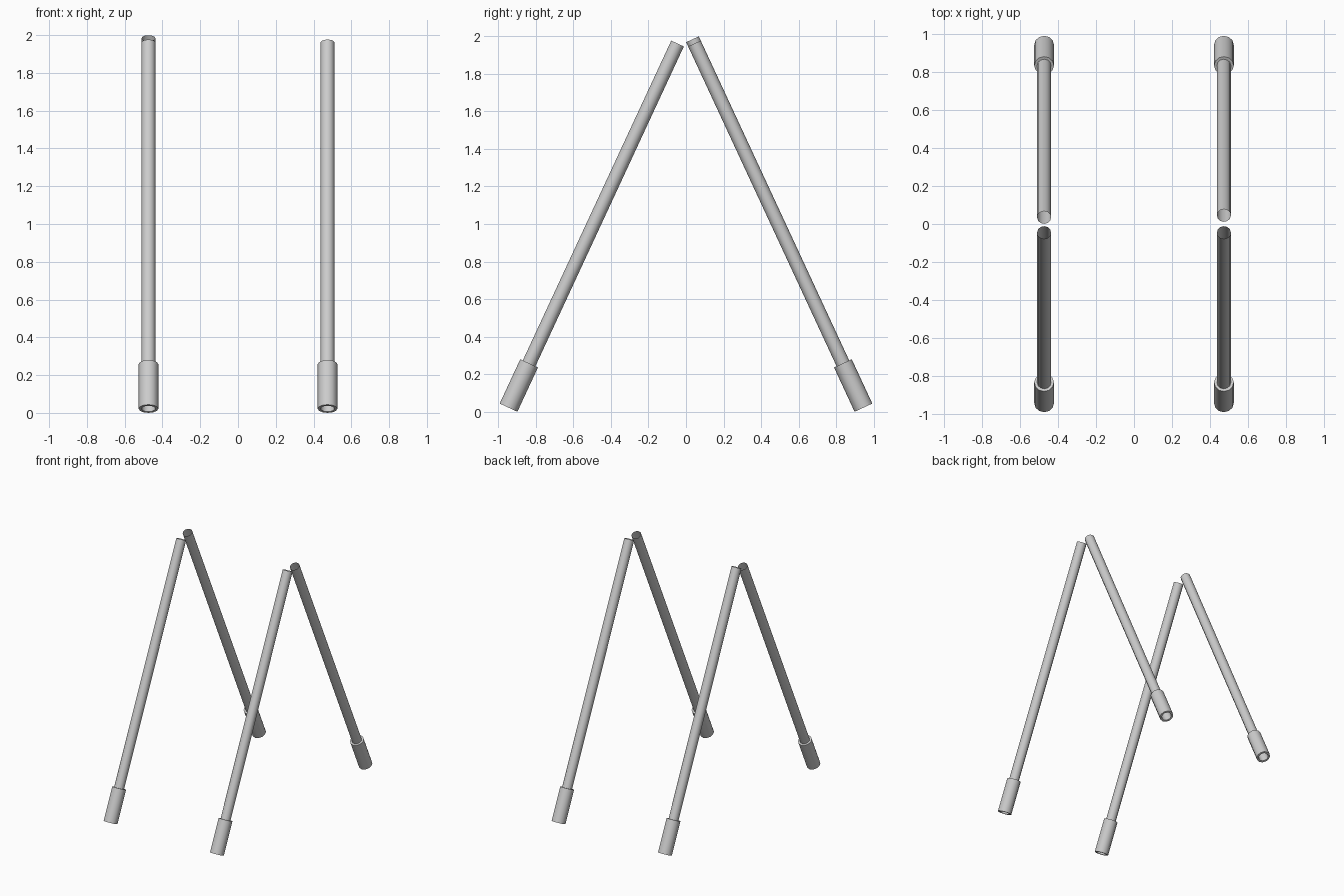
import bpy, bmesh, math
from mathutils import Vector

if "Cube" in bpy.data.objects:
    bpy.data.objects.remove(bpy.data.objects["Cube"])

SIDES = 12
LEG_R, FOOT_R, FOOT_LEN = 0.037, 0.052, 0.26


def add_revolved(name, profile, base, direction, closed):
    """Sweep (radius, height) points round an axis starting at base."""
    rot = direction.to_track_quat('Z', 'X')
    bm = bmesh.new()
    rings = []
    for r, h in profile:
        ring = []
        for i in range(SIDES):
            a = 2 * math.pi * i / SIDES
            ring.append(bm.verts.new(base + rot @ Vector((r * math.cos(a), r * math.sin(a), h))))
        rings.append(ring)
    pairs = list(zip(rings, rings[1:]))
    if closed:
        pairs.append((rings[-1], rings[0]))
    for lo, hi in pairs:
        for i in range(SIDES):
            j = (i + 1) % SIDES
            bm.faces.new((lo[i], lo[j], hi[j], hi[i]))
    mesh = bpy.data.meshes.new(name)
    bm.to_mesh(mesh)
    bm.free()
    obj = bpy.data.objects.new(name, mesh)
    bpy.context.collection.objects.link(obj)
    bpy.ops.object.select_all(action='DESELECT')
    obj.select_set(True)
    bpy.context.view_layer.objects.active = obj
    bpy.ops.object.shade_smooth_by_angle(angle=math.radians(40))


# Two A-shaped pairs of open tubes, each with a collar foot
for x, side in ((-0.474, "left"), (0.474, "right")):
    for s, end in ((-1, "front"), (1, "back")):
        base = Vector((x, s * 0.945, 0.022))
        span = Vector((x, s * 0.045, 1.961)) - base
        axis = span.normalized()
        # the back left leg is slightly longer than the rest
        length = span.length + (0.025 if (side, end) == ("left", "back") else 0)
        add_revolved(f"{end}_{side}_leg", [(LEG_R, 0.002), (LEG_R, length)], base, axis, False)
        add_revolved(f"{end}_{side}_foot",
                     [(FOOT_R, 0), (FOOT_R, FOOT_LEN), (LEG_R, FOOT_LEN), (LEG_R, 0)],
                     base, axis, True)
